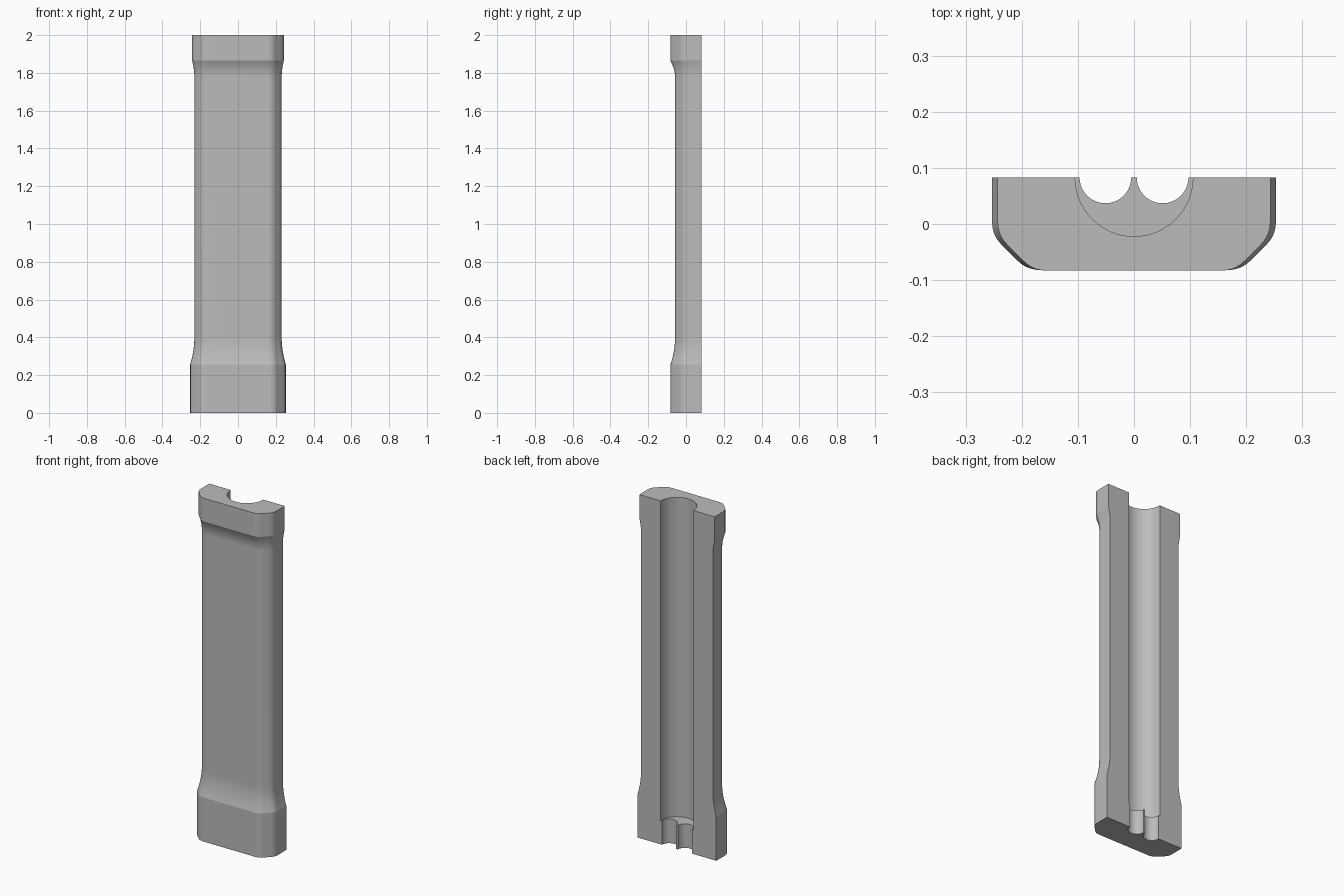
import bpy, bmesh
from math import radians
from mathutils import Vector

cube = bpy.data.objects.get("Cube")
if cube:
    bpy.data.objects.remove(cube, do_unlink=True)

BACK = 0.083
grey = bpy.data.materials.new("plain grey")
grey.use_nodes = True
colour = (0.5, 0.5, 0.5, 1)
grey.diffuse_color = colour
grey.node_tree.nodes["Principled BSDF"].inputs["Base Color"].default_value = colour

# Section sizes: half width, front y, chamfer size, corner softness
FOOT = Vector((0.253, -0.082, 0.062, 0.024))
SHAFT = Vector((0.231, -0.058, 0.050, 0.024))
HEAD = Vector((0.243, -0.083, 0.063, 0.024))


def section(size, steps=5):
    """Half-hexagon outline with softened corners, flat at the back."""
    w, front, cut, soft = size
    side = [Vector((w, BACK))]
    path = [Vector((w, BACK)), Vector((w, front + cut)),
            Vector((w - cut, front)), Vector((0, front))]
    for a, b, c in zip(path, path[1:], path[2:]):
        start = b + (a - b).normalized() * soft
        end = b + (c - b).normalized() * soft
        for i in range(steps + 1):
            t = i / steps
            side.append(start * (1 - t) ** 2 + b * 2 * t * (1 - t) + end * t * t)
    return side + [Vector((-p.x, p.y)) for p in reversed(side)]


# Levels: straight foot, flare into the shaft, flare out to the head
levels = [(0, FOOT)]
STEPS = 8
for i in range(STEPS + 1):
    t = i / STEPS
    levels.append((0.257 + 0.145 * t, SHAFT.lerp(FOOT, (1 - t) ** 2)))
for i in range(STEPS + 1):
    t = i / STEPS
    levels.append((1.775 + 0.09 * t, SHAFT.lerp(HEAD, t ** 2)))
levels.append((2, HEAD))

# Grip body lofted through the levels
bm = bmesh.new()
rings = [[bm.verts.new((p.x, p.y, z)) for p in section(s)] for z, s in levels]
for low, high in zip(rings, rings[1:]):
    n = len(low)
    for i in range(n):
        j = (i + 1) % n
        bm.faces.new((low[i], low[j], high[j], high[i]))
bm.faces.new(rings[0])
bm.faces.new(rings[-1])
bmesh.ops.recalc_face_normals(bm, faces=bm.faces)
mesh = bpy.data.meshes.new("grip_half")
bm.to_mesh(mesh)
bm.free()
mesh.materials.append(grey)
grip = bpy.data.objects.new("grip_half", mesh)
bpy.context.collection.objects.link(grip)


def bore(name, x, radius, low, high):
    """Cut a vertical round channel into the back face."""
    bpy.ops.mesh.primitive_cylinder_add(
        vertices=64, radius=radius, depth=high - low,
        location=(x, BACK, (low + high) / 2))
    cutter = bpy.context.object
    cutter.name = name
    cutter.hide_render = True
    cutter.data.materials.append(grey)
    cut = grip.modifiers.new(name, "BOOLEAN")
    cut.operation = "DIFFERENCE"
    cut.solver = "EXACT"
    cut.object = cutter
    bpy.context.view_layer.objects.active = grip
    bpy.ops.object.modifier_apply(modifier=cut.name)
    bpy.data.objects.remove(cutter, do_unlink=True)


# Main channel open at the top, twin narrow channels through the foot
bore("main_channel", 0, 0.105, 0.14, 2.1)
for x in (-0.051, 0.051):
    bore("narrow_channel", x, 0.046, -0.1, 0.2)

# Smooth shading with crisp edges
bpy.ops.object.select_all(action="DESELECT")
grip.select_set(True)
bpy.context.view_layer.objects.active = grip
bpy.ops.object.shade_smooth_by_angle(angle=radians(14))
weighted = grip.modifiers.new("even_normals", "WEIGHTED_NORMAL")
weighted.keep_sharp = True
